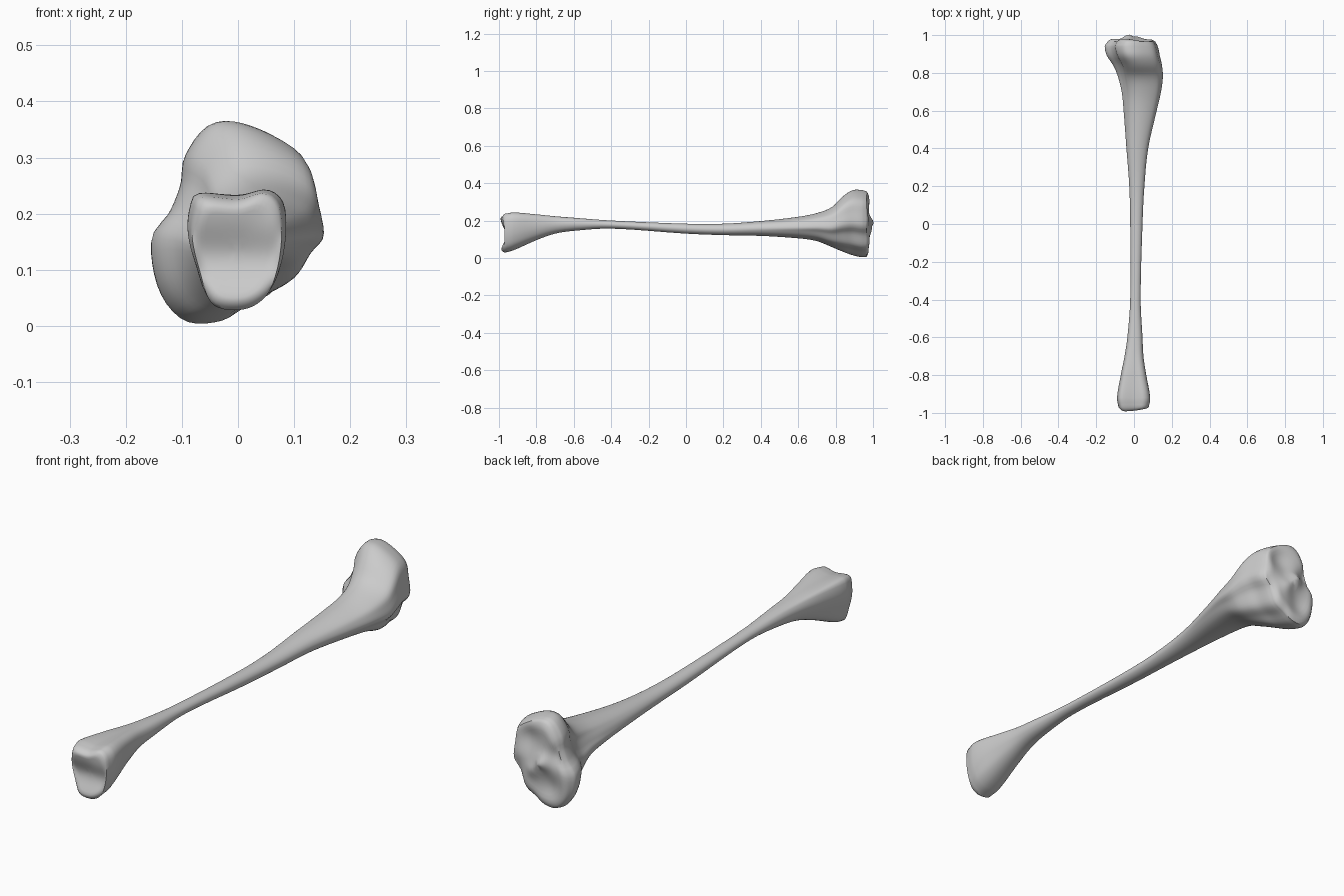
import bpy
import bmesh
from math import atan2, cos, sin, pi, tau, exp
from mathutils import Vector

SIDES = 64       # points around each cross-section
STEPS = 4        # subdivisions between two stations
CAP_RINGS = 10   # rings that close each joint face

# Stations along the bone: y, left x, right x, bottom z, top z, blend
# blend -1 = ankle outline, 0 = oval shaft, +1 = knee outline
STATIONS = [
    (-.97, -.082, .078, .028, .236, -1), (-.92, -.09, .086, .042, .243, -1),
    (-.8, -.07, .065, .095, .233, -.7), (-.7, -.05, .05, .13, .223, -.4),
    (-.6, -.035, .045, .145, .215, -.2), (-.4, -.02, .035, .157, .2, 0),
    (0, -.02, .045, .13, .183, 0), (.2, -.025, .055, .122, .183, 0),
    (.4, -.04, .075, .118, .197, .1), (.6, -.055, .12, .105, .22, .3),
    (.7, -.065, .143, .09, .24, .5), (.78, -.085, .153, .058, .272, .7),
    (.84, -.11, .148, .033, .33, .9), (.89, -.143, .137, .015, .362, 1),
    (.94, -.155, .126, .004, .363, 1), (.965, -.14, .113, .006, .356, 1),
]

# Outlines of the two joint ends as (x, z) points
ANKLE = [(-.07, .236), (0, .232), (.05, .243), (.08, .22), (.086, .165),
         (.077, .1), (.055, .05), (.01, .025), (-.05, .035), (-.076, .1),
         (-.09, .16), (-.086, .21)]
KNEE = [(-.05, .353), (0, .363), (.07, .34), (.13, .3), (.145, .24),
        (.153, .17), (.115, .125), (.085, .06), (.03, .03), (-.02, .004),
        (-.09, .005), (-.14, .06), (-.155, .15), (-.12, .2), (-.098, .25),
        (-.09, .3)]


def catmull(a, b, c, d, t):
    """Smooth interpolation from b to c."""
    return (b * 2 + (c - a) * t + (a * 2 - b * 5 + c * 4 - d) * t * t
            + (b * 3 - a - c * 3 + d) * t ** 3) / 2


def fit_unit(points):
    """Scale points so that their box spans -1 to 1 on both axes."""
    xs, zs = [p.x for p in points], [p.y for p in points]
    lo, hi = Vector((min(xs), min(zs))), Vector((max(xs), max(zs)))
    mid, half = (lo + hi) / 2, (hi - lo) / 2
    return [Vector(((p.x - mid.x) / half.x, (p.y - mid.y) / half.y))
            for p in points]


def sample_outline(points):
    """Smooth a closed outline and resample it at equal angles."""
    pts = [Vector(p) for p in points]
    n = len(pts)
    fine = fit_unit([catmull(pts[i - 1], pts[i], pts[(i + 1) % n],
                             pts[(i + 2) % n], k / 12)
                     for i in range(n) for k in range(12)])
    polar = sorted((atan2(p.y, p.x), p.length) for p in fine)
    polar = ([(polar[-1][0] - tau, polar[-1][1])] + polar
             + [(polar[0][0] + tau, polar[0][1])])
    result = []
    for i in range(SIDES):
        angle = -pi + tau * i / SIDES
        for (a, r), (b, s) in zip(polar, polar[1:]):
            if a <= angle <= b:
                radius = r + (s - r) * (angle - a) / max(b - a, 1e-6)
                result.append(Vector((cos(angle), sin(angle))) * radius)
                break
    return result


oval = [Vector((cos(-pi + tau * i / SIDES), sin(-pi + tau * i / SIDES)))
        for i in range(SIDES)]
ankle, knee = sample_outline(ANKLE), sample_outline(KNEE)


def section(station):
    """Cross-section points for one interpolated station."""
    y, x0, x1, z0, z1, blend = station
    end = ankle if blend < 0 else knee
    weight = min(abs(blend), 1)
    unit = fit_unit([o.lerp(e, weight) for o, e in zip(oval, end)])
    return [Vector(((x0 + x1) / 2 + p.x * (x1 - x0) / 2, y,
                    (z0 + z1) / 2 + p.y * (z1 - z0) / 2)) for p in unit]


def bump(x, z, cx, cz, size):
    return exp(-((x - cx) ** 2 + (z - cz) ** 2) / size ** 2)


def ankle_relief(x, z):
    """Hollow across the lower joint face, with lips above and below."""
    hollow = .032 * bump(0, z, 0, .12, .06)
    return -.995 + hollow + .012 * bump(x, z, .06, .22, .05)


def knee_relief(x, z):
    """Two shallow sockets with a raised ridge between them."""
    sockets = .022 * bump(x, z, .04, .27, .06) + .018 * bump(x, z, -.06, .09, .055)
    ridge = .022 * bump(x, z, -.03, .19, .03) + .012 * bump(x, z, .01, .15, .03)
    notch = .02 * bump(x, z, .11, .14, .04) + .02 * bump(x, z, -.1, .23, .04)
    return .982 - sockets + ridge - notch


def cap_rings(rim, relief):
    """Shrinking rings that round over the rim and follow the joint relief."""
    centre = sum(rim, Vector()) / SIDES
    rings = []
    for k in range(1, CAP_RINGS):
        scale = 1 - (k / CAP_RINGS) ** 1.3
        ease = min(1, k / 2.5)
        ring = []
        for p in rim:
            q = centre.lerp(p, scale)
            q.y = p.y + (relief(q.x, q.z) - p.y) * ease
            ring.append(q)
        rings.append(ring)
    tip = Vector((centre.x, relief(centre.x, centre.z), centre.z))
    return rings, tip


# Shaft sections, smoothly interpolated between the stations
rows = [Vector(s) for s in STATIONS]
rings = []
last = len(rows) - 1
for i in range(last):
    a, b, c, d = rows[max(i - 1, 0)], rows[i], rows[i + 1], rows[min(i + 2, last)]
    for k in range(STEPS):
        t = k / STEPS
        # tangents are scaled to the uneven spacing of the stations
        step = c[0] - b[0]
        m0 = (c - a) * (step / (c[0] - a[0]))
        m1 = (d - b) * (step / (d[0] - b[0]))
        rings.append(section(catmull(c - m0 * 2, b, c, b + m1 * 2, t)))
rings.append(section(rows[-1]))

# Joint faces at both ends
lower, lower_tip = cap_rings(rings[0], ankle_relief)
upper, upper_tip = cap_rings(rings[-1], knee_relief)
rings = lower[::-1] + rings + upper

# Skin all rings into one closed surface
bm = bmesh.new()
loops = [[bm.verts.new(p) for p in ring] for ring in rings]
for r, s in zip(loops, loops[1:]):
    for i in range(SIDES):
        j = (i + 1) % SIDES
        bm.faces.new((r[i], r[j], s[j], s[i]))
for loop, tip in ((loops[0], lower_tip), (loops[-1], upper_tip)):
    top = bm.verts.new(tip)
    for i in range(SIDES):
        bm.faces.new((loop[i], loop[(i + 1) % SIDES], top))
bmesh.ops.recalc_face_normals(bm, faces=bm.faces)

if "Cube" in bpy.data.objects:
    bpy.data.objects.remove(bpy.data.objects["Cube"])

mesh = bpy.data.meshes.new("shin_bone")
bm.to_mesh(mesh)
bm.free()
bone = bpy.data.objects.new("shin_bone", mesh)
bpy.context.collection.objects.link(bone)

# Plain grey bone colour
grey = bpy.data.materials.new("bone_grey")
grey.use_nodes = True
colour = (.6, .6, .6, 1)
grey.diffuse_color = colour
grey.node_tree.nodes["Principled BSDF"].inputs["Base Color"].default_value = colour
mesh.materials.append(grey)

bpy.ops.object.select_all(action='DESELECT')
bone.select_set(True)
bpy.context.view_layer.objects.active = bone
bpy.ops.object.shade_smooth_by_angle(angle=pi / 4)
